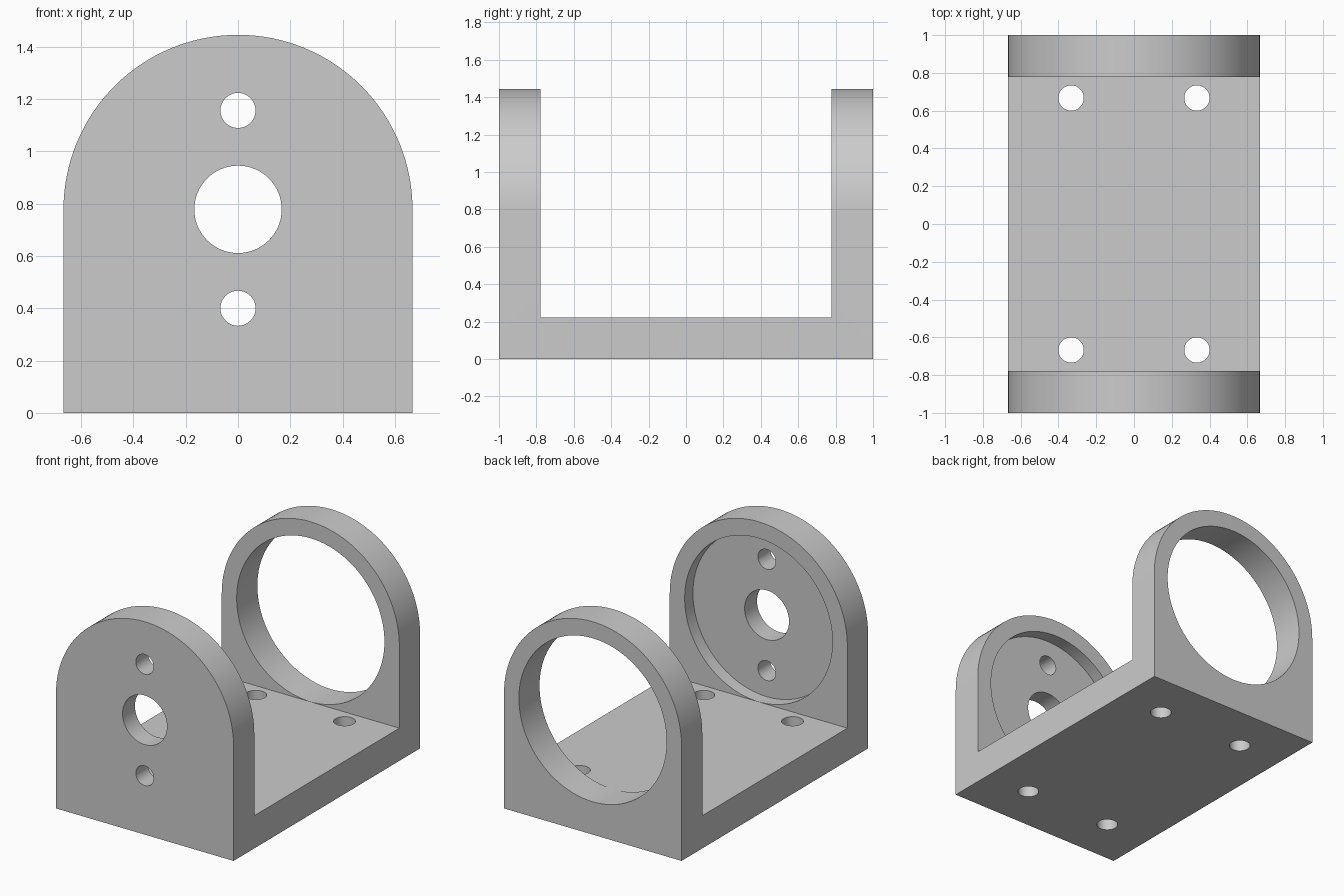
import bpy, bmesh, math
from mathutils import Matrix

if "Cube" in bpy.data.objects:
    bpy.data.objects.remove(bpy.data.objects["Cube"])

HALF_W, AXIS_Z, WALL, BORE = 0.667, 0.778, 0.222, 0.555
INNER = 1 - WALL

grey = bpy.data.materials.new("plain grey")
grey.use_nodes = True
colour = (0.6, 0.6, 0.6, 1)
grey.diffuse_color = colour
grey.node_tree.nodes["Principled BSDF"].inputs["Base Color"].default_value = colour


def make_object(name, bm):
    bmesh.ops.recalc_face_normals(bm, faces=bm.faces)
    mesh = bpy.data.meshes.new(name)
    bm.to_mesh(mesh)
    bm.free()
    mesh.materials.append(grey)
    obj = bpy.data.objects.new(name, mesh)
    bpy.context.collection.objects.link(obj)
    return obj


def cylinder(name, radius, depth, centre, axis, segments=64):
    bm = bmesh.new()
    turn = Matrix.Rotation(math.pi / 2, 4, "X") if axis == "Y" else Matrix()
    bmesh.ops.create_cone(bm, cap_ends=True, segments=segments, radius1=radius,
                          radius2=radius, depth=depth,
                          matrix=Matrix.Translation(centre) @ turn)
    return make_object(name, bm)


# Arched block, extruded along the full length
bm = bmesh.new()
outline = [(-HALF_W, 0), (HALF_W, 0)]
for i in range(65):
    a = math.pi * i / 64
    outline.append((HALF_W * math.cos(a), AXIS_Z + HALF_W * math.sin(a)))
face = bm.faces.new([bm.verts.new((x, -1, z)) for x, z in outline])
swept = bmesh.ops.extrude_face_region(bm, geom=[face])["geom"]
bmesh.ops.translate(bm, vec=(0, 2, 0),
                    verts=[v for v in swept if isinstance(v, bmesh.types.BMVert)])
bracket = make_object("bracket", bm)

# Open space between the two uprights
bm = bmesh.new()
bmesh.ops.create_cube(bm, size=2, matrix=Matrix.Translation((0, 0, WALL + 1))
                      @ Matrix.Diagonal((1, INNER, 1, 1)))
cutters = [make_object("slot_cutter", bm)]

# Through bore in the back upright, shallow recess inside the front one
cutters.append(cylinder("back_bore_cutter", BORE, 0.4, (0, 0.92, AXIS_Z), "Y", 96))
RECESS = 0.089
cutters.append(cylinder("front_recess_cutter", BORE, 2 * RECESS,
                        (0, -INNER, AXIS_Z), "Y", 96))

# Shaft hole and two screw holes in the front upright
for name, radius, offset in (("shaft", 0.167, 0), ("upper_screw", 0.067, 0.378),
                             ("lower_screw", 0.067, -0.378)):
    cutters.append(cylinder(name + "_cutter", radius, 0.4,
                            (0, -0.95, AXIS_Z + offset), "Y"))

# Four mounting holes in the base
for x in (-0.333, 0.333):
    for y in (-0.667, 0.667):
        cutters.append(cylinder("mount_hole_cutter", 0.067, 0.8, (x, y, 0), "Z"))

for cutter in cutters:
    cut = bracket.modifiers.new(cutter.name, "BOOLEAN")
    cut.operation = "DIFFERENCE"
    cut.solver = "EXACT"
    cut.object = cutter

# Apply the cuts, then remove the cutters
bpy.context.view_layer.objects.active = bracket
bracket.select_set(True)
for cutter in cutters:
    bpy.ops.object.modifier_apply(modifier=cutter.name)
for cutter in cutters:
    bpy.data.objects.remove(cutter)

bpy.ops.object.shade_smooth_by_angle(angle=math.radians(30))
